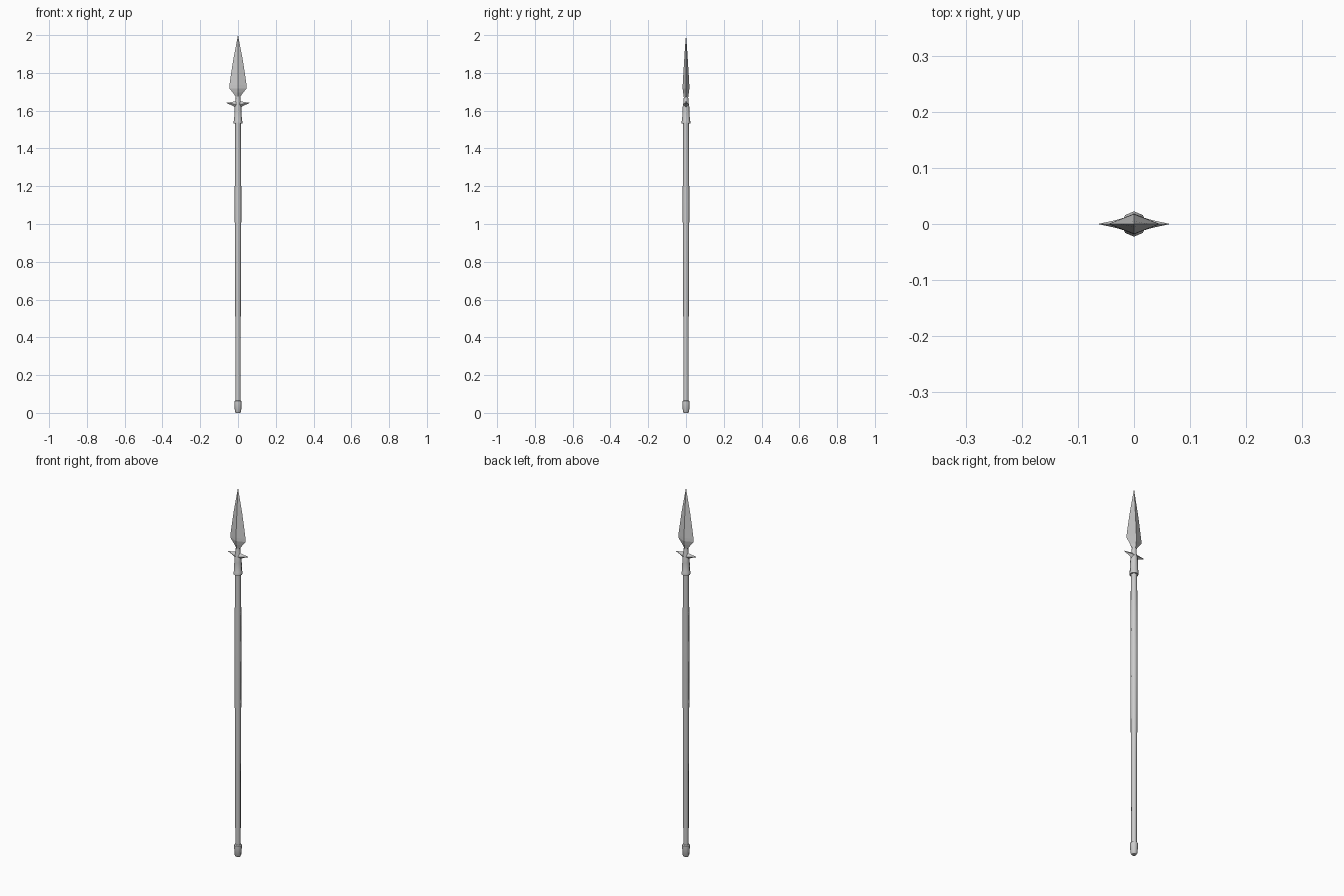
import bpy, bmesh
from math import cos, sin, pi

if "Cube" in bpy.data.objects:
    bpy.data.objects.remove(bpy.data.objects["Cube"])


def loft(name, rings, smooth=True):
    """Bridge equal-sized rings of points into a closed solid."""
    bm = bmesh.new()
    loops = [[bm.verts.new(p) for p in ring] for ring in rings]
    n = len(loops[0])
    for a, b in zip(loops, loops[1:]):
        for i in range(n):
            j = (i + 1) % n
            bm.faces.new((a[i], a[j], b[j], b[i]))
    bm.faces.new(loops[0][::-1])
    bm.faces.new(loops[-1])
    bmesh.ops.remove_doubles(bm, verts=bm.verts, dist=0.00005)
    bmesh.ops.recalc_face_normals(bm, faces=bm.faces)
    mesh = bpy.data.meshes.new(name)
    bm.to_mesh(mesh)
    bm.free()
    ob = bpy.data.objects.new(name, mesh)
    bpy.context.collection.objects.link(ob)
    if smooth:
        bpy.ops.object.select_all(action='DESELECT')
        ob.select_set(True)
        bpy.context.view_layer.objects.active = ob
        bpy.ops.object.shade_smooth_by_angle(angle=pi / 3.5)
    return ob


def turned(name, profile, sides=8):
    """Revolve (z, radius) pairs around the spear axis."""
    return loft(name, [[(r * sin(2 * pi * i / sides), -r * cos(2 * pi * i / sides), z)
                        for i in range(sides)] for z, r in profile])


# Wooden shaft, swelling gently at the hand hold
turned("shaft", [(0.04, .0135), (0.5, .0145), (0.85, .0165), (1.12, .0177),
                 (1.32, .0165), (1.56, .0145)])

# Metal butt cap
turned("butt_cap", [(0, .012), (0.008, .0165), (0.05, .0195), (0.062, .0195), (0.065, .014)])

# Socket with a rolled rim, narrowing into the blade neck
turned("socket", [(1.533, .015), (1.533, .0225), (1.545, .0225), (1.55, .0205),
                  (1.60, .0185), (1.625, .017), (1.645, .013), (1.675, .0115)])

# Leaf blade with diamond section
blade = [(1.655, .010, .011), (1.675, .013, .012), (1.695, .027, .015), (1.718, .046, .018),
         (1.735, .0455, .0175), (1.80, .036, .014), (1.87, .025, .0095),
         (1.94, .0115, .005), (2.0, .0002, .0002)]
loft("blade", [[(hx, 0, z), (0, hy, z), (-hx, 0, z), (0, -hy, z)] for z, hx, hy in blade], False)

# Pair of pointed side lugs: (x, thickness, bottom z, top z)
lug = [(0.0, .015, 1.612, 1.652), (.015, .012, 1.617, 1.649),
       (.032, .007, 1.628, 1.646), (.0625, .0004, 1.6405, 1.6415)]
for side, label in ((-1, "left"), (1, "right")):
    loft("lug_" + label, [[(side * x, -t, (lo + hi) / 2), (side * x, 0, lo),
                           (side * x, t, (lo + hi) / 2), (side * x, 0, hi)]
                          for x, t, lo, hi in lug], False)
